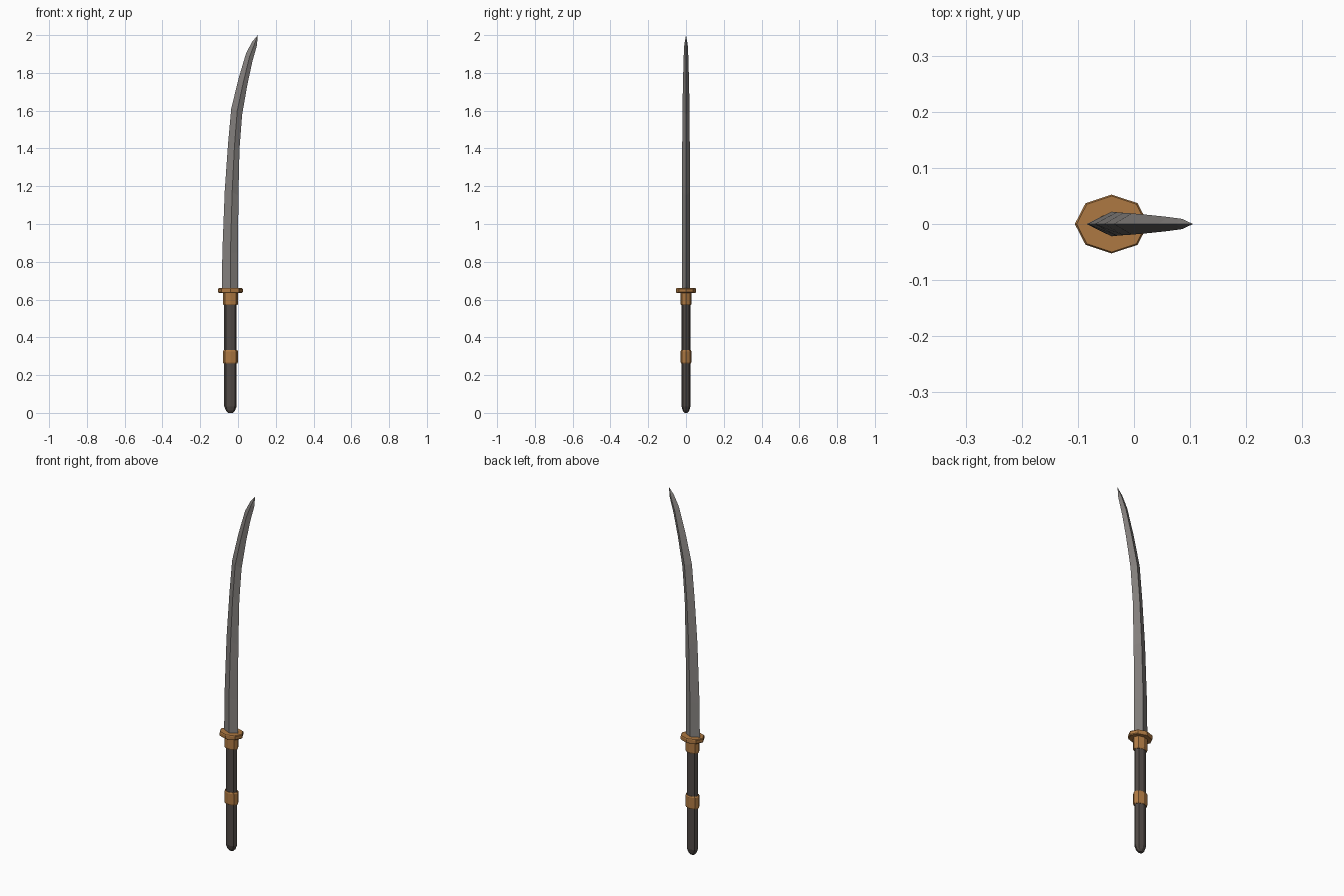
import bpy, bmesh, math

if "Cube" in bpy.data.objects:
    bpy.data.objects.remove(bpy.data.objects["Cube"])

CX = -0.04  # axis of the handle


def material(name, rgb):
    m = bpy.data.materials.new(name)
    m.diffuse_color = (*rgb, 1)
    m.use_nodes = True
    m.node_tree.nodes["Principled BSDF"].inputs["Base Color"].default_value = m.diffuse_color
    return m


steel = material("steel", (0.235, 0.22, 0.21))
brass = material("brass", (0.42, 0.19, 0.055))
dark = material("dark_grip", (0.08, 0.067, 0.06))


def loft(name, rings, mat):
    """Skin a closed solid over rings with equal point counts."""
    bm = bmesh.new()
    loops = [[bm.verts.new(p) for p in ring] for ring in rings]
    n = len(loops[0])
    for a, b in zip(loops, loops[1:]):
        for i in range(n):
            j = (i + 1) % n
            bm.faces.new((a[i], a[j], b[j], b[i]))
    bm.faces.new(loops[0][::-1])
    bm.faces.new(loops[-1])
    bmesh.ops.remove_doubles(bm, verts=bm.verts, dist=1e-5)
    bmesh.ops.recalc_face_normals(bm, faces=bm.faces)
    me = bpy.data.meshes.new(name)
    bm.to_mesh(me)
    bm.free()
    me.materials.append(mat)
    ob = bpy.data.objects.new(name, me)
    bpy.context.collection.objects.link(ob)
    return ob


def octagon(z, rx, ry):
    return [(CX + rx * math.cos(i * math.pi / 4), ry * math.sin(i * math.pi / 4), z)
            for i in range(8)]


def turned(name, rx, ry, profile, mat):
    """Eight-sided oval part; profile holds (height, radius scale)."""
    return loft(name, [octagon(z, rx * s, ry * s) for z, s in profile], mat)


def bevelled(z0, z1, b, s):
    return [(z0, s), (z0 + b, 1), (z1 - b, 1), (z1, s)]


# Handle with a rounded butt
turned("grip", 0.033, 0.024,
       [(0.0, 0.35), (0.012, 0.72), (0.035, 1), (0.60, 1)], dark)

# Brass fittings
turned("grip_band", 0.040, 0.029, bevelled(0.262, 0.332, 0.006, 0.9), brass)
turned("collar", 0.040, 0.029, bevelled(0.57, 0.642, 0.006, 0.9), brass)
turned("guard", 0.0655, 0.0525, bevelled(0.636, 0.66, 0.004, 0.95), brass)

# Curved diamond-section blade:
# back x, back z, ridge x, ridge z, edge x, edge z, half thickness
sections = [
    (-0.085, 0.65, -0.040, 0.65, 0.000, 0.65, 0.022),
    (-0.083, 0.85, -0.040, 0.85, 0.000, 0.85, 0.022),
    (-0.070, 1.18, -0.031, 1.17, 0.002, 1.15, 0.021),
    (-0.053, 1.42, -0.019, 1.41, 0.008, 1.40, 0.020),
    (-0.036, 1.61, -0.004, 1.60, 0.022, 1.58, 0.019),
    (0.003, 1.77, 0.028, 1.75, 0.050, 1.74, 0.016),
    (0.043, 1.905, 0.061, 1.885, 0.076, 1.86, 0.0125),
    (0.075, 1.965, 0.086, 1.95, 0.100, 1.945, 0.009),
    (0.105, 2.0, 0.105, 2.0, 0.105, 2.0, 0.0),
]
loft("blade", [[(bx, 0, bz), (rx, -t, rz), (ex, 0, ez), (rx, t, rz)]
               for bx, bz, rx, rz, ex, ez, t in sections], steel)
